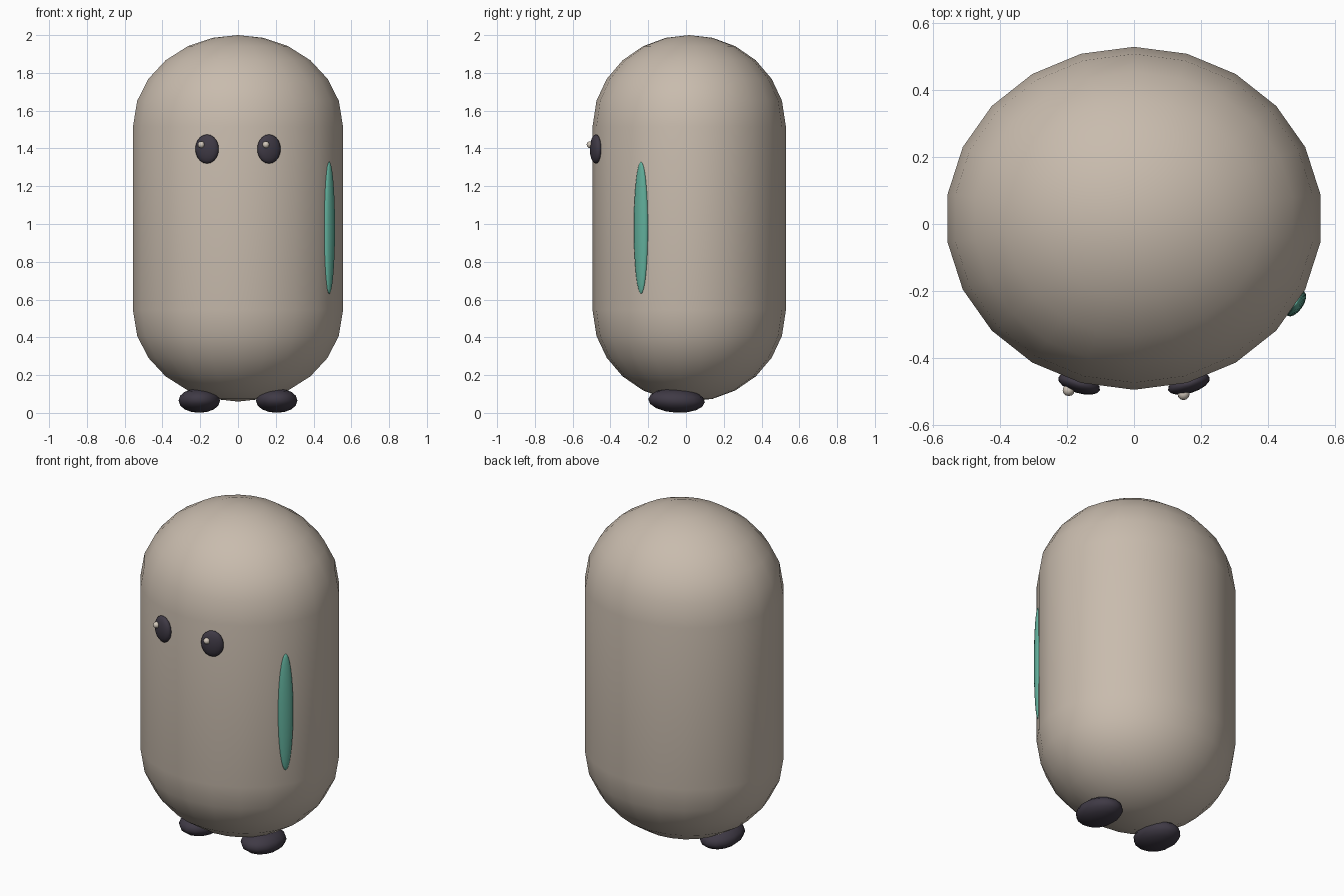
import bpy, bmesh, math
from mathutils import Matrix, Vector

if "Cube" in bpy.data.objects:
    bpy.data.objects.remove(bpy.data.objects["Cube"])


def material(name, rgb):
    m = bpy.data.materials.new(name)
    m.diffuse_color = (*rgb, 1)
    m.use_nodes = True
    m.node_tree.nodes["Principled BSDF"].inputs["Base Color"].default_value = m.diffuse_color
    return m


BEIGE = material("warm beige", (0.58, 0.50, 0.42))
DARK = material("dark plum", (0.050, 0.042, 0.060))
GREEN = material("sea green", (0.12, 0.43, 0.33))
PALE = material("pale highlight", (0.64, 0.57, 0.49))


def finish(name, bm, mat):
    bmesh.ops.recalc_face_normals(bm, faces=bm.faces)
    for f in bm.faces:
        f.smooth = True
    mesh = bpy.data.meshes.new(name)
    bm.to_mesh(mesh)
    bm.free()
    mesh.materials.append(mat)
    ob = bpy.data.objects.new(name, mesh)
    bpy.context.collection.objects.link(ob)
    return ob


def ellipsoid(name, loc, radii, mat, segs=16, rings=10, yaw=0, pitch=0):
    bm = bmesh.new()
    bmesh.ops.create_uvsphere(bm, u_segments=segs, v_segments=rings, radius=1)
    mat4 = (Matrix.Translation(loc) @ Matrix.Rotation(math.radians(yaw), 4, 'Z')
            @ Matrix.Rotation(math.radians(pitch), 4, 'X')
            @ Matrix.Diagonal((*radii, 1)))
    bmesh.ops.transform(bm, matrix=mat4, verts=bm.verts)
    return finish(name, bm, mat)


# Body: oval capsule swept as stacked rings, closed by a pole at each end
SEGS, RX, RY, CY = 22, 0.562, 0.512, 0.017
angles = [0, 16.5, 31.5, 46.5, 61.5, 76]
profile = [(math.cos(math.radians(a)), 0.545 - 0.485 * math.sin(math.radians(a)))
           for a in reversed(angles)]
profile += [(math.cos(math.radians(a)), 1.515 + 0.485 * math.sin(math.radians(a)))
            for a in angles]
bm = bmesh.new()
rows = []
for r, z in profile:
    rows.append([bm.verts.new((RX * r * math.sin(2 * math.pi * i / SEGS),
                               CY + RY * r * math.cos(2 * math.pi * i / SEGS), z))
                 for i in range(SEGS)])
for a, b in zip(rows, rows[1:]):
    for i in range(SEGS):
        j = (i + 1) % SEGS
        bm.faces.new((a[i], a[j], b[j], b[i]))
for row, z in ((rows[0], 0.06), (rows[-1], 2.0)):
    pole = bm.verts.new((0, CY, z))
    for i in range(SEGS):
        bm.faces.new((row[i], row[(i + 1) % SEGS], pole))
finish("body", bm, BEIGE)

# Eyes and feet, mirrored left and right
for side, label in ((-1, "left"), (1, "right")):
    ellipsoid(label + "_eye", Vector((side * 0.164, -0.477, 1.397)),
              (0.065, 0.028, 0.077), DARK, yaw=side * 17)
    ellipsoid(label + "_foot", Vector((side * 0.205, -0.05, 0.065)),
              (0.112, 0.15, 0.064), DARK, segs=14, rings=8, pitch=-3)

# Small glints sit to the same side of both eyes
for label, x, y in (("left", -0.195, -0.496), ("right", 0.148, -0.508)):
    ellipsoid(label + "_eye_glint", Vector((x, y, 1.42)), (0.018,) * 3, PALE, 12, 8)

# Tall narrow stripe lying on the front right of the body
ellipsoid("side_stripe", Vector((0.483, -0.238, 0.98)), (0.022, 0.044, 0.35),
          GREEN, segs=16, rings=16, yaw=-35)
